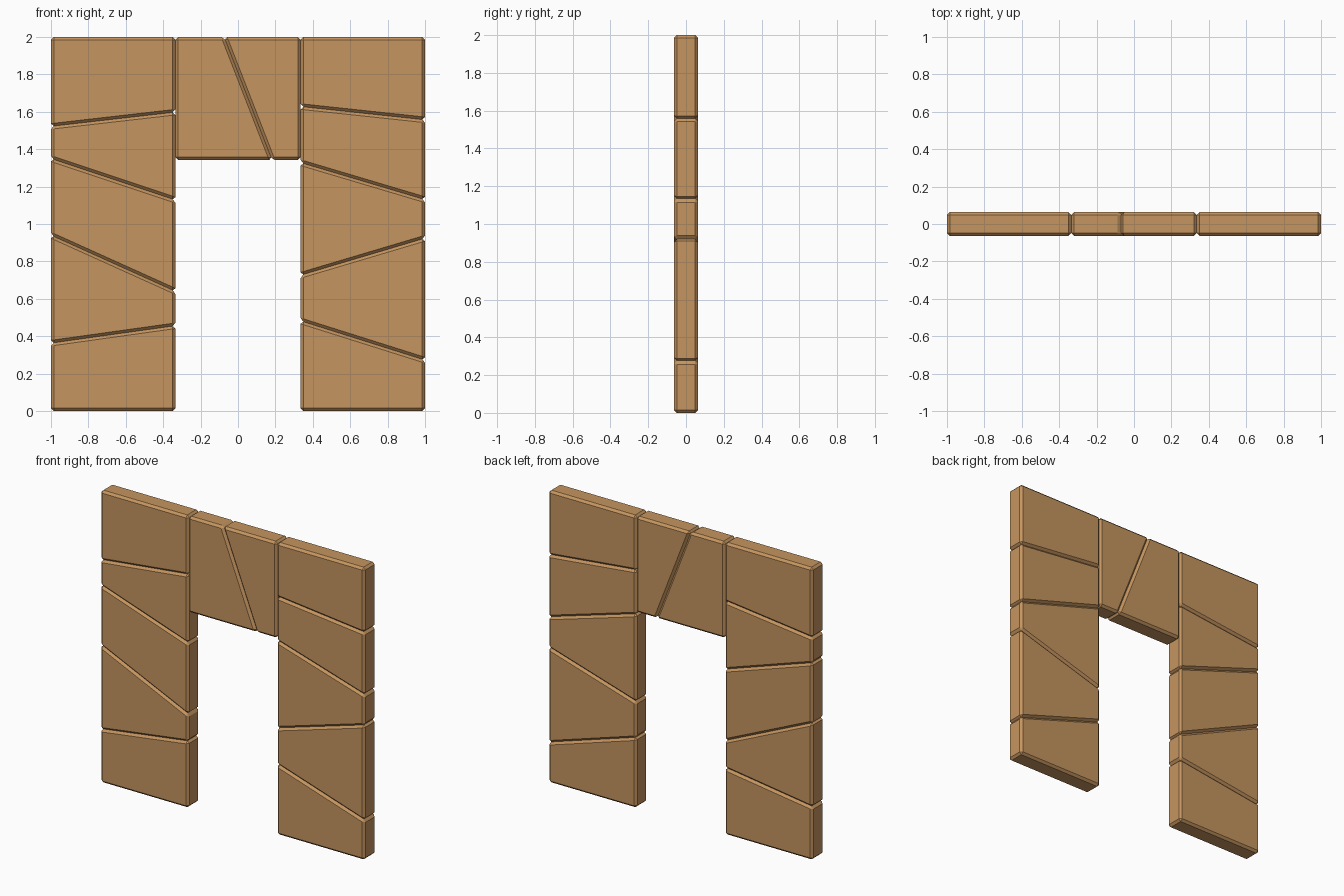
import bpy
import bmesh

if "Cube" in bpy.data.objects:
    bpy.data.objects.remove(bpy.data.objects["Cube"])

DEPTH = 0.0635   # half thickness of the slab
INNER = 0.335    # half width of the opening
CHAMFER = 0.015

mat = bpy.data.materials.new("tan_stone")
mat.diffuse_color = (0.56, 0.30, 0.115, 1)
mat.use_nodes = True
mat.node_tree.nodes["Principled BSDF"].inputs["Base Color"].default_value = mat.diffuse_color


def stone(name, outline):
    """Chamfered block from an (x, z) outline given anticlockwise from the front."""
    bm = bmesh.new()
    front = bm.faces.new([bm.verts.new((x, -DEPTH, z)) for x, z in outline])
    ext = bmesh.ops.extrude_face_region(bm, geom=[front], use_keep_orig=True)
    moved = [v for v in ext["geom"] if isinstance(v, bmesh.types.BMVert)]
    bmesh.ops.translate(bm, vec=(0, 2 * DEPTH, 0), verts=moved)
    bmesh.ops.recalc_face_normals(bm, faces=bm.faces)
    bmesh.ops.bevel(bm, geom=list(bm.edges), offset=CHAMFER, segments=1,
                    profile=0.5, affect='EDGES', clamp_overlap=True)
    me = bpy.data.meshes.new(name)
    bm.to_mesh(me)
    bm.free()
    me.materials.append(mat)
    ob = bpy.data.objects.new(name, me)
    bpy.context.collection.objects.link(ob)
    return ob


def column(name, x0, x1, joints):
    """Stack of stones; each joint is (z at x0, z at x1)."""
    for i, ((a0, a1), (b0, b1)) in enumerate(zip(joints, joints[1:])):
        stone(f"{name}_{i + 1}", [(x0, a0), (x1, a1), (x1, b1), (x0, b0)])


# side pillars
column("left_pillar_stone", -1, -INNER,
       [(0, 0), (0.363, 0.456), (0.94, 0.64), (1.35, 1.128), (1.522, 1.598), (2, 2)])
column("right_pillar_stone", INNER, 1,
       [(0, 0), (0.482, 0.272), (0.726, 0.924), (1.328, 1.13), (1.628, 1.557), (2, 2)])

# lintel, split by a slanted joint
LINTEL = 1.342
stone("lintel_stone_left", [(-INNER, LINTEL), (0.182, LINTEL), (-0.074, 2), (-INNER, 2)])
stone("lintel_stone_right", [(0.182, LINTEL), (INNER, LINTEL), (INNER, 2), (-0.074, 2)])
